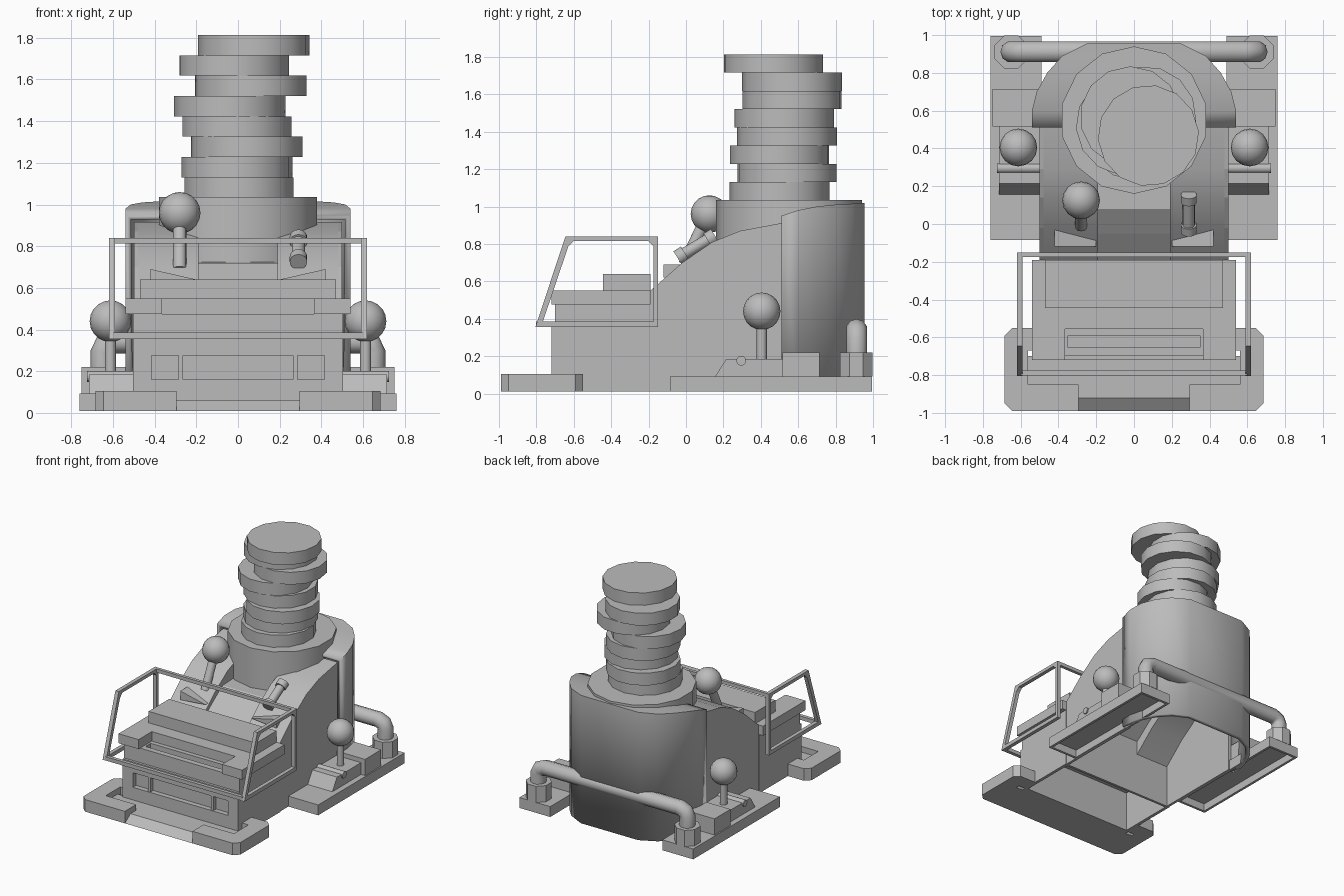
import bpy, bmesh, math
from mathutils import Vector

if "Cube" in bpy.data.objects:
    bpy.data.objects.remove(bpy.data.objects["Cube"], do_unlink=True)

grey = bpy.data.materials.new("plain grey")
grey.use_nodes = True
colour = (0.5, 0.5, 0.5, 1)
grey.diffuse_color = colour
grey.node_tree.nodes["Principled BSDF"].inputs["Base Color"].default_value = colour


def finish(name, bm, mirror=False, smooth=False):
    bmesh.ops.recalc_face_normals(bm, faces=bm.faces[:])
    mesh = bpy.data.meshes.new(name)
    bm.to_mesh(mesh)
    bm.free()
    mesh.materials.append(grey)
    ob = bpy.data.objects.new(name, mesh)
    bpy.context.collection.objects.link(ob)
    bpy.ops.object.select_all(action='DESELECT')
    bpy.context.view_layer.objects.active = ob
    ob.select_set(True)
    if smooth:
        bpy.ops.object.shade_smooth_by_angle(angle=math.radians(32))
    if mirror:
        ob.modifiers.new("mirror", 'MIRROR')
    return ob


def prism(name, pts, axis, a, b, **kw):
    """Extrude a flat outline from a to b along an axis."""
    place = {'x': lambda p, t: (t, p[0], p[1]),
             'y': lambda p, t: (p[0], t, p[1]),
             'z': lambda p, t: (p[0], p[1], t)}[axis]
    bm = bmesh.new()
    lo = [bm.verts.new(place(p, a)) for p in pts]
    hi = [bm.verts.new(place(p, b)) for p in pts]
    bm.faces.new(lo)
    bm.faces.new(hi[::-1])
    for i in range(len(pts)):
        j = (i + 1) % len(pts)
        bm.faces.new((lo[i], lo[j], hi[j], hi[i]))
    return finish(name, bm, **kw)


def box(name, x, y, z, **kw):
    outline = [(x[0], y[0]), (x[1], y[0]), (x[1], y[1]), (x[0], y[1])]
    return prism(name, outline, 'z', z[0], z[1], **kw)


def rod(name, p, q, r, sides=16, turn=0.0, **kw):
    p, q = Vector(p), Vector(q)
    bm = bmesh.new()
    bmesh.ops.create_cone(bm, cap_ends=True, segments=sides, radius1=r, radius2=r, depth=(q - p).length)
    for v in bm.verts:
        c, s = math.cos(turn), math.sin(turn)
        v.co = Vector((c * v.co.x - s * v.co.y, s * v.co.x + c * v.co.y, v.co.z))
        v.co = Vector((0, 0, 1)).rotation_difference(q - p) @ v.co + (p + q) / 2
    return finish(name, bm, smooth=sides > 8, **kw)


def ball(name, centre, r, **kw):
    bm = bmesh.new()
    bmesh.ops.create_uvsphere(bm, u_segments=16, v_segments=10, radius=r)
    bmesh.ops.translate(bm, verts=bm.verts[:], vec=centre)
    return finish(name, bm, smooth=True, **kw)


def cut(ob, cutter):
    mod = ob.modifiers.new("cut", 'BOOLEAN')
    mod.operation, mod.object, mod.solver = 'DIFFERENCE', cutter, 'EXACT'
    bpy.ops.object.select_all(action='DESELECT')
    bpy.context.view_layer.objects.active = ob
    ob.select_set(True)
    bpy.ops.object.modifier_move_to_index(modifier="cut", index=0)
    bpy.ops.object.modifier_apply(modifier="cut")
    bpy.data.objects.remove(cutter, do_unlink=True)


# Front cabinet: hollow from below, with a recessed window
cabinet = box("front_cabinet", (-.505, .505), (-.72, -.19), (.01, .36))
cut(cabinet, box("hollow", (-.48, .48), (-.66, -.21), (-.1, .33)))
cut(cabinet, box("window", (-.415, .415), (-.8, -.68), (.16, .275)))
box("window_divider", (.265, .285), (-.715, -.67), (.16, .275), mirror=True)

# Stepped deck above the cabinet
lower = box("lower_step", (-.505, .505), (-.70, -.19), (.36, .475))
cut(lower, box("slot", (-.35, .35), (-.655, -.59), (.42, .6)))
middle = box("middle_step", (-.54, .54), (-.72, -.19), (.475, .55))
cut(middle, box("notch", (-.365, .365), (-.8, -.555), (.4, .6)))
box("upper_step", (-.47, .47), (-.445, -.19), (.55, .64))

# Guard frame around the deck
guard = prism("guard_side", [(-.805, .355), (-.645, .84), (-.15, .84), (-.15, .355)],
              'x', .59, .62, mirror=True)
cut(guard, prism("opening", [(-.765, .385), (-.63, .785), (-.6, .815), (-.2, .815),
                             (-.175, .79), (-.175, .385)], 'x', .5, .7))
box("guard_top_bar", (-.6, .6), (-.175, -.15), (.812, .84))
box("guard_bottom_bar", (-.6, .6), (-.803, -.775), (.355, .385))

# Sloping body: side walls, two shoulders and a lower central chute
slope = [(-.19, .55), (-.02, .70), (.14, .81), (.29, .87), (.53, .915)]
chute = [(-.19, .52), (-.05, .63), (.08, .72), (.4, .73)]


def slab(line, drop):
    return line + [(y, z - drop) for y, z in reversed(line)]


prism("body_side", slope + [(.53, .01), (-.19, .01)], 'x', .48, .5, mirror=True)
prism("shoulder", slab(slope, .2), 'x', .19, .48, mirror=True, smooth=True)
prism("chute_floor", slab(chute, .06), 'x', -.19, .19)
prism("shoulder_bracket", [(.2, .64), (.42, .62), (.42, .69)], 'y', -.12, -.03, mirror=True)

# Rounded rear housing with a rising top, open below and in front
stations = [(.54, .51, .95), (.54, .6, .98), (.515, .7, 1.0), (.46, .8, 1.01),
            (.38, .89, 1.015), (.25, .955, 1.02)]
bm = bmesh.new()
rows = [[bm.verts.new(c) for c in ((-x, y, .01), (-x, y, z), (x, y, z), (x, y, .01))]
        for x, y, z in stations]
for r, s in zip(rows, rows[1:]):
    for i in range(3):
        bm.faces.new((r[i], r[i + 1], s[i + 1], s[i]))
bm.faces.new(rows[-1])
housing = finish("rear_housing", bm, smooth=True)
shell = housing.modifiers.new("wall", 'SOLIDIFY')
shell.thickness, shell.offset = .035, -1

# Collar and the wobbly stack of discs
rod("stack_collar", (0, .55, .72), (0, .55, 1.035), .39, 14)
discs = [(.005, .5), (-.005, .54), (.042, .5), (-.005, .54),
         (-.04, .525), (.062, .567), (-.018, .567), (.076, .468)]
step = .0975
for i, (x, y) in enumerate(discs):
    z = 1.033 + i * step
    rod(f"stack_disc_{i + 1}", (x, y, z), (x, y, z + step), .268, 14, turn=i * .3)

# Control levers on the shoulders
rod("right_lever_shaft", (-.28, -.01, .69), (-.28, .1, .92), .032)
ball("right_lever_knob", (-.28, .125, .96), .1)
rod("left_lever_shaft", (.29, -.03, .735), (.29, .14, .835), .032)
rod("left_lever_foot", (.29, -.045, .725), (.29, -.005, .75), .042)
rod("left_lever_cap", (.29, .115, .82), (.29, .155, .844), .042)

# Front foot plate: L-shaped pads with a low ramp between
prism("front_pad", [(.5, -.55), (.645, -.55), (.685, -.59), (.685, -.95), (.645, -.99),
                    (.295, -.99), (.295, -.85), (.56, -.85), (.56, -.67), (.5, -.67)],
      'z', .01, .105, mirror=True)
prism("front_ramp", [(-.99, .01), (-.92, .06), (-.70, .06), (-.70, .01)], 'x', -.565, .565)

# Side platforms, hollow underneath, with their fittings
platform = box("side_platform", (.49, .76), (-.085, .995), (.01, .092), mirror=True)
cut(platform, box("hollow", (.51, .74), (-.065, .975), (-.1, .07)))
box("platform_block", (.5, .75), (.515, .715), (.09, .22), mirror=True)
prism("platform_ramp", [(.155, .09), (.215, .185), (.515, .185), (.515, .09)],
      'x', .49, .715, mirror=True)
rod("platform_bar", (.49, .295, .175), (.725, .295, .175), .026, 12, mirror=True)
rod("knob_post", (.612, .405, .18), (.612, .405, .37), .027, mirror=True)
ball("side_knob", (.612, .405, .44), .1, mirror=True)

# Rear rail pipe with octagonal sockets
rod("rail_socket", (.65, .91, .09), (.65, .91, .22), .095, 8, turn=math.pi / 8, mirror=True)
half = [(.65, .2), (.65, .29), (.635, .325), (.59, .342)]
path = half + [(-x, z) for x, z in reversed(half)]
curve = bpy.data.curves.new("rear_rail", 'CURVE')
curve.dimensions = '3D'
curve.bevel_depth, curve.bevel_resolution = .058, 3
spline = curve.splines.new('POLY')
spline.points.add(len(path) - 1)
for point, (x, z) in zip(spline.points, path):
    point.co = (x, .912, z, 1)
curve.materials.append(grey)
rail = bpy.data.objects.new("rear_rail", curve)
bpy.context.collection.objects.link(rail)
